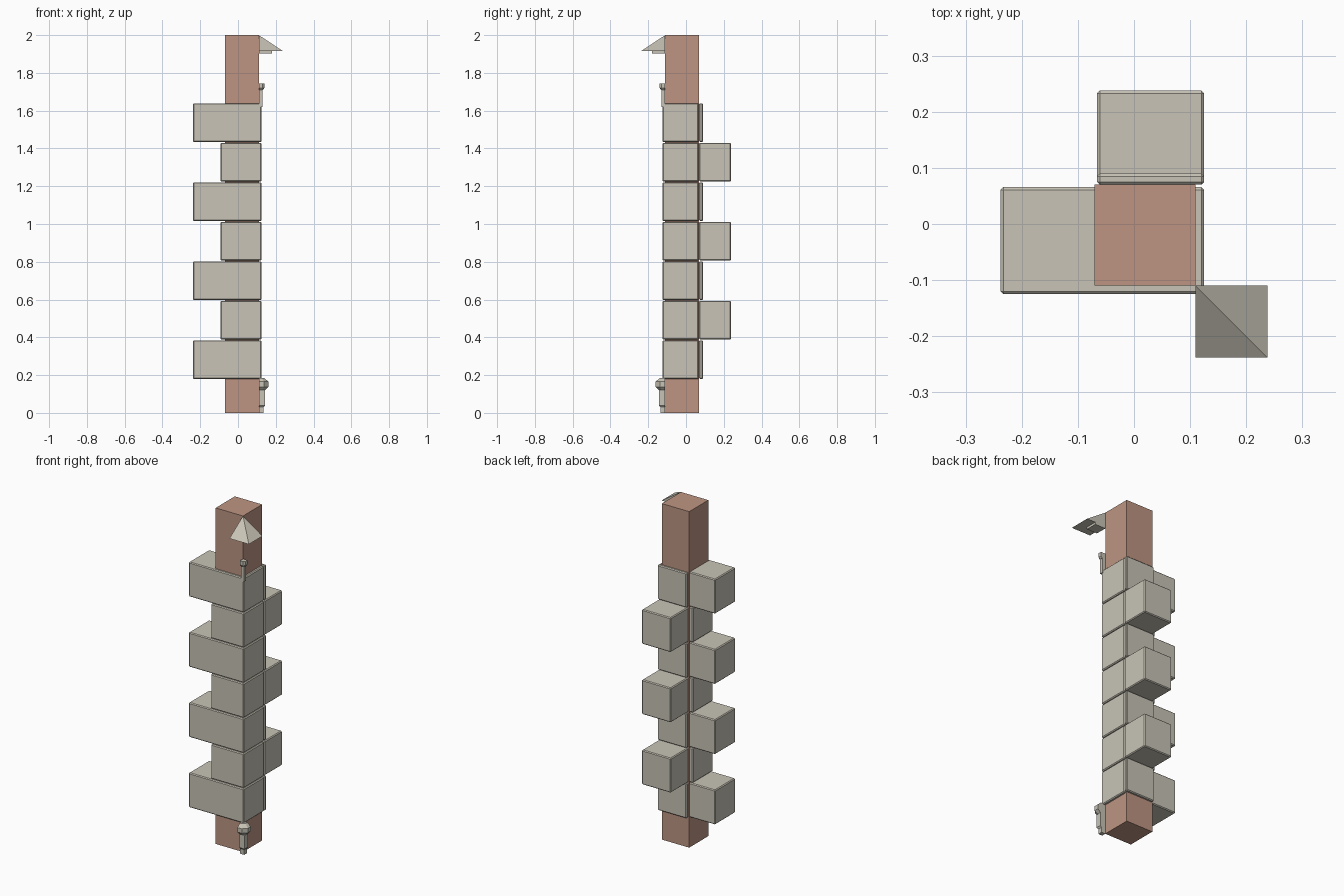
import bpy, bmesh

if "Cube" in bpy.data.objects:
    bpy.data.objects.remove(bpy.data.objects["Cube"])

def material(name, rgb):
    m = bpy.data.materials.new(name)
    m.diffuse_color = (*rgb, 1)
    m.use_nodes = True
    m.node_tree.nodes["Principled BSDF"].inputs["Base Color"].default_value = m.diffuse_color
    return m

stone = material("pale_stone", (0.58, 0.55, 0.47))
brick = material("red_brick", (0.51, 0.30, 0.225))
CX, CY = 0.11, -0.11        # outer corner of the brick pier

def finish(name, bm, mat):
    bmesh.ops.recalc_face_normals(bm, faces=bm.faces)
    me = bpy.data.meshes.new(name)
    bm.to_mesh(me)
    bm.free()
    me.materials.append(mat)
    ob = bpy.data.objects.new(name, me)
    bpy.context.collection.objects.link(ob)
    return ob

def box(name, x, y, z, mat, bevel=0):
    bm = bmesh.new()
    bmesh.ops.create_cube(bm, size=1)
    for v in bm.verts:
        v.co = [(a + b) / 2 + c * (b - a) for c, (a, b) in zip(v.co, (x, y, z))]
    ob = finish(name, bm, mat)
    if bevel:
        mod = ob.modifiers.new("edge", 'BEVEL')
        mod.width, mod.segments = bevel, 1
    return ob

def quarter(name, profile, chamfer):
    """Stack quarter sections outward from the pier corner; profile is (radius, z)."""
    bm = bmesh.new()
    rings = []
    for r, z in profile:
        k = r * (1 - chamfer)
        pts = [(0, 0), (r, 0), (r, k), (k, r), (0, r)] if chamfer else [(0, 0), (r, 0), (r, r), (0, r)]
        rings.append([bm.verts.new((CX + px, CY - py, z)) for px, py in pts])
    n = len(rings[0])
    for a, b in zip(rings, rings[1:]):
        for i in range(n):
            j = (i + 1) % n
            bm.faces.new((a[i], a[j], b[j], b[i]))
    bm.faces.new(rings[0])
    bm.faces.new(rings[-1])
    bmesh.ops.remove_doubles(bm, verts=bm.verts, dist=1e-5)
    return finish(name, bm, stone)

# brick pier
box("brick_pier", (-0.07, CX), (CY, 0.07), (0, 2), brick)

# alternating corner stones, each course a front block and a side block
for i in range(7):
    z = 0.179 + i * 0.2091
    zz = (z, z + 0.2055)
    long_front = i % 2 == 0
    box(f"front_quoin_{i}", (-0.238 if long_front else -0.092, 0.125),
        (-0.125, 0.066), zz, stone, 0.005)
    box(f"side_quoin_{i}", (-0.066, 0.125),
        (0.07, 0.09 if long_front else 0.238), zz, stone, 0.005)

# lower finial on the corner
quarter("finial_foot", [(0.026, 0), (0.026, 0.03), (0.034, 0.04), (0.034, 0.12)], 0)
quarter("finial_head", [(0.032, 0.118), (0.051, 0.138), (0.051, 0.165), (0.03, 0.184)], 0.45)

# upper post with cap
quarter("upper_post", [(0.02, 1.62), (0.02, 1.712)], 0)
quarter("upper_cap", [(0.022, 1.71), (0.03, 1.72), (0.03, 1.745)], 0.35)

# corner roof and its lip
bm = bmesh.new()
R = 0.128
base = [bm.verts.new((CX + x, CY - y, 1.915)) for x, y in ((0, 0), (R, 0), (R, R), (0, R))]
apex = bm.verts.new((CX, CY, 2.0))
bm.faces.new(base)
for i in range(4):
    if base[i] is not None:
        bm.faces.new((base[i], base[(i + 1) % 4], apex))
finish("corner_roof", bm, stone)
box("roof_lip", (CX, CX + 0.07), (CY - 0.07, CY), (1.902, 1.916), stone)
